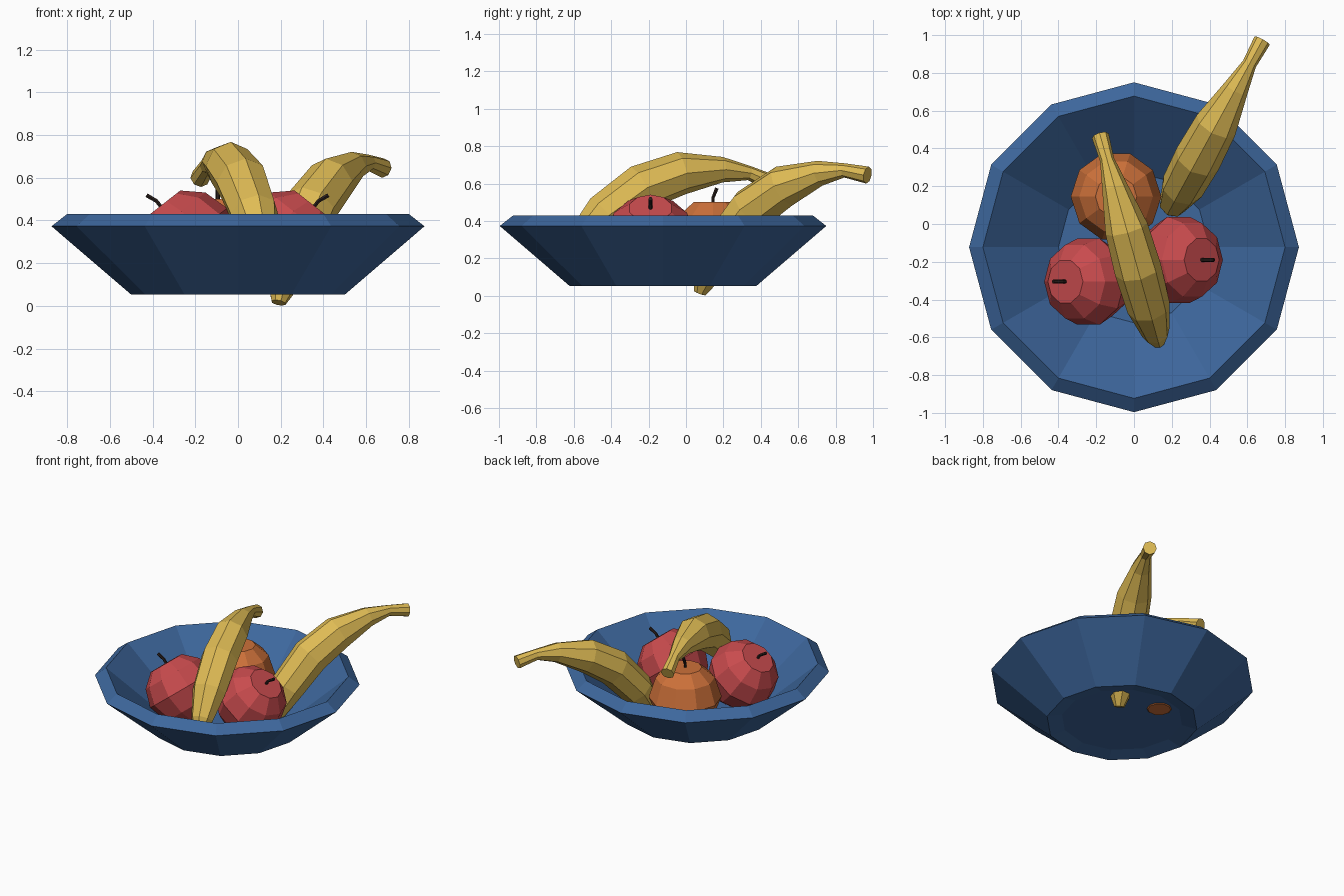
import bpy, bmesh, math
from mathutils import Vector, Matrix

if "Cube" in bpy.data.objects:
    bpy.data.objects.remove(bpy.data.objects["Cube"])


def material(name, rgb):
    m = bpy.data.materials.new(name)
    m.diffuse_color = (*rgb, 1)
    m.use_nodes = True
    m.node_tree.nodes["Principled BSDF"].inputs["Base Color"].default_value = m.diffuse_color
    return m


BLUE = material("bowl blue", (0.047, 0.135, 0.335))
RED = material("apple red", (0.58, 0.07, 0.075))
ORANGE = material("orange peel", (0.61, 0.165, 0.042))
YELLOW = material("banana yellow", (0.74, 0.50, 0.09))
BROWN = material("stem brown", (0.022, 0.013, 0.011))


def loft(name, rings, mat, matrix=Matrix(), caps=(True, True)):
    """Skin a list of equal-length point rings into a flat-shaded object."""
    bm = bmesh.new()
    loops = [[bm.verts.new(p) for p in ring] for ring in rings]
    for a, b in zip(loops, loops[1:]):
        n = len(a)
        for i in range(n):
            j = (i + 1) % n
            bm.faces.new((a[i], a[j], b[j], b[i]))
    if caps[0]:
        bm.faces.new(loops[0][::-1])
    if caps[1]:
        bm.faces.new(loops[-1])
    bmesh.ops.remove_doubles(bm, verts=bm.verts, dist=1e-5)
    bmesh.ops.recalc_face_normals(bm, faces=bm.faces)
    me = bpy.data.meshes.new(name)
    bm.to_mesh(me)
    bm.free()
    me.materials.append(mat)
    ob = bpy.data.objects.new(name, me)
    ob.matrix_world = matrix
    bpy.context.collection.objects.link(ob)
    return ob


def lathe_rings(profile, n):
    return [[(r * math.cos(2 * math.pi * i / n), r * math.sin(2 * math.pi * i / n), z)
             for i in range(n)] for r, z in profile]


def tube_rings(path, n):
    """Rings round a path (s, z, radius) lying in the local xz plane."""
    pts = [Vector((s, 0, z)) for s, z, r in path]
    side = Vector((0, 1, 0))
    rings = []
    for k, (s, z, r) in enumerate(path):
        t = (pts[min(k + 1, len(pts) - 1)] - pts[max(k - 1, 0)]).normalized()
        up = t.cross(side)
        rings.append([pts[k] + r * (math.cos(2 * math.pi * i / n) * side
                                    + math.sin(2 * math.pi * i / n) * up)
                      for i in range(n)])
    return rings


# Bowl: inner wall, sloped rim, outer wall, shallow foot, and floor
bowl_at = Matrix.Translation((0, -0.123, 0))
loft("bowl", lathe_rings([(0.40, 0.088), (0.80, 0.43), (0.873, 0.373),
                          (0.50, 0.053), (0.40, 0.075)], 12), BLUE, bowl_at)


# Round fruit with bent stems
def round_fruit(name, profile, mat, loc, tilt, stem_turn, stem_z):
    place = Matrix.Translation(loc) @ Matrix.Rotation(math.radians(tilt), 4, 'Y')
    loft(name, lathe_rings(profile, 10), mat, place)
    stem = [(0, stem_z - 0.02, 0.010), (0.0, stem_z + 0.035, 0.010),
            (0.02, stem_z + 0.085, 0.011)]
    loft(name + "_stem", tube_rings(stem, 6), BROWN,
         place @ Matrix.Rotation(math.radians(stem_turn), 4, 'Z'))


apple = [(0.10, -0.215), (0.19, -0.13), (0.24, 0.0), (0.205, 0.12), (0.118, 0.20)]
round_fruit("apple_left", apple, RED, (-0.24, -0.305, 0.31), -38, 180, 0.195)
round_fruit("apple_right", apple, RED, (0.235, -0.19, 0.31), 38, 0, 0.195)
peel = [(0.075, -0.215), (0.185, -0.14), (0.24, 0.0), (0.195, 0.14), (0.11, 0.215)]
round_fruit("orange", peel, ORANGE, (-0.095, 0.145, 0.285), 0, 90, 0.205)

# Bananas: one curved tapering body, posed twice
banana = [(0, 0.015, 0.035), (0.035, 0.10, 0.075), (0.14, 0.27, 0.115),
          (0.31, 0.46, 0.125), (0.51, 0.585, 0.115), (0.73, 0.655, 0.068),
          (0.88, 0.67, 0.038), (1.02, 0.645, 0.046)]


def place_banana(name, loc, heading, pitch):
    loft(name, tube_rings(banana, 8), YELLOW,
         Matrix.Translation(loc) @ Matrix.Rotation(math.radians(heading), 4, 'Z')
         @ Matrix.Rotation(math.radians(pitch), 4, 'Y'))


place_banana("banana_back", (0.19, 0.075, 0.0), 61.4, 0)
place_banana("banana_front", (0.13, -0.63, 0.20), 105.7, 13)
